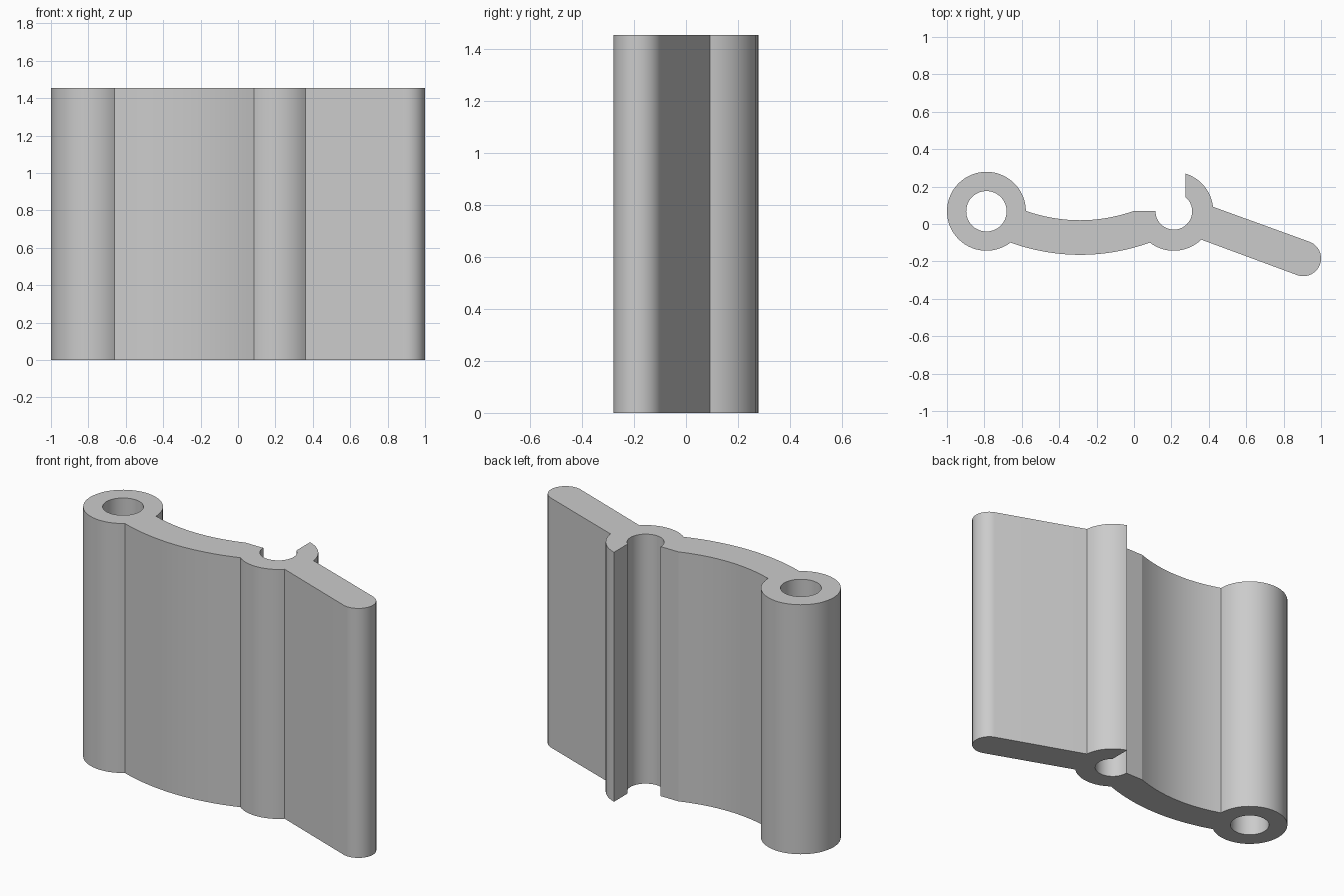
import bpy, bmesh
from math import atan2, ceil, cos, sin, radians, tau
from mathutils import Vector

cube = bpy.data.objects.get("Cube")
if cube:
    bpy.data.objects.remove(cube, do_unlink=True)

HEIGHT = 1.455
STEP = radians(6)

# Key centres and radii of the cross-section
PIN, PIN_R, PIN_HOLE = Vector((-0.789, 0.068)), 0.211, 0.108
CLIP, CLIP_R, CLIP_HOLE = Vector((0.213, 0.068)), 0.211, 0.098
TIP, TIP_R = Vector((0.905, -0.184)), 0.095
SLOPE = radians(-20)


def arc(centre, radius, start, sweep):
    """Points on an arc, both ends included."""
    n = max(2, ceil(abs(sweep) / STEP))
    return [centre + radius * Vector((cos(start + sweep * i / n), sin(start + sweep * i / n)))
            for i in range(n + 1)]


def arc_between(centre, radius, p, q, ccw):
    """Arc round a centre from the direction of p to the direction of q."""
    a, b = (atan2(v.y - centre.y, v.x - centre.x) for v in (p, q))
    sweep = (b - a) % tau if ccw else -((a - b) % tau)
    return arc(centre, radius, a, sweep)


def sagging(p, q, sag, n=16):
    """Shallow downward bow between two points."""
    return [p.lerp(q, i / n) - Vector((0, sag * (1 - (2 * i / n - 1) ** 2)))
            for i in range(n + 1)]


# Junctions where the parts of the outline meet
arm_top_l, arm_top_r = Vector((-0.578, 0.07)), Vector((0.0, 0.07))
arm_low_l, arm_low_r = Vector((-0.66, -0.1)), Vector((0.085, -0.1))
lip_in, lip_out = Vector((0.276, 0.143)), Vector((0.276, 0.27))
lever_top, lever_low = Vector((0.423, 0.092)), Vector((0.36, -0.084))
mouth = Vector((0.115, 0.07))

outline = (
    arc_between(PIN, PIN_R, arm_low_l, arm_top_l, False)        # pin barrel
    + sagging(arm_top_l, arm_top_r, 0.05)[1:]                   # arm, back
    + arc_between(CLIP, CLIP_HOLE, mouth, lip_in, True)         # open socket
    + arc_between(CLIP, CLIP_R, lip_out, lever_top, False)      # hooked lip
    + arc(TIP, TIP_R, SLOPE + tau / 4, -tau / 2)                # lever tip
    + arc_between(CLIP, CLIP_R, lever_low, arm_low_r, False)    # socket, front
    + sagging(arm_low_l, arm_low_r, 0.065)[1:-1][::-1]          # arm, front
)
bore = arc(PIN, PIN_HOLE, 0, tau)[:-1]

# Fill the cross-section and extrude it upwards
bm = bmesh.new()
edges = []
for loop in (outline, bore):
    verts = [bm.verts.new((p.x, p.y, 0)) for p in loop]
    edges += [bm.edges.new((v, verts[i - 1])) for i, v in enumerate(verts)]
bmesh.ops.triangle_fill(bm, use_beauty=True, use_dissolve=False, edges=edges)
grown = bmesh.ops.extrude_face_region(bm, geom=bm.faces[:], use_keep_orig=True)
top = [g for g in grown["geom"] if isinstance(g, bmesh.types.BMVert)]
bmesh.ops.translate(bm, verts=top, vec=(0, 0, HEIGHT))
bmesh.ops.recalc_face_normals(bm, faces=bm.faces[:])

mesh = bpy.data.meshes.new("hinge_clip")
bm.to_mesh(mesh)
bm.free()
clip = bpy.data.objects.new("hinge_clip", mesh)
bpy.context.collection.objects.link(clip)

# Plain grey finish
grey = bpy.data.materials.new("plain_grey")
grey.use_nodes = True
grey.diffuse_color = (0.6, 0.6, 0.6, 1)
grey.node_tree.nodes["Principled BSDF"].inputs["Base Color"].default_value = grey.diffuse_color
mesh.materials.append(grey)

bpy.ops.object.select_all(action="DESELECT")
clip.select_set(True)
bpy.context.view_layer.objects.active = clip
bpy.ops.object.shade_smooth_by_angle(angle=radians(15))
